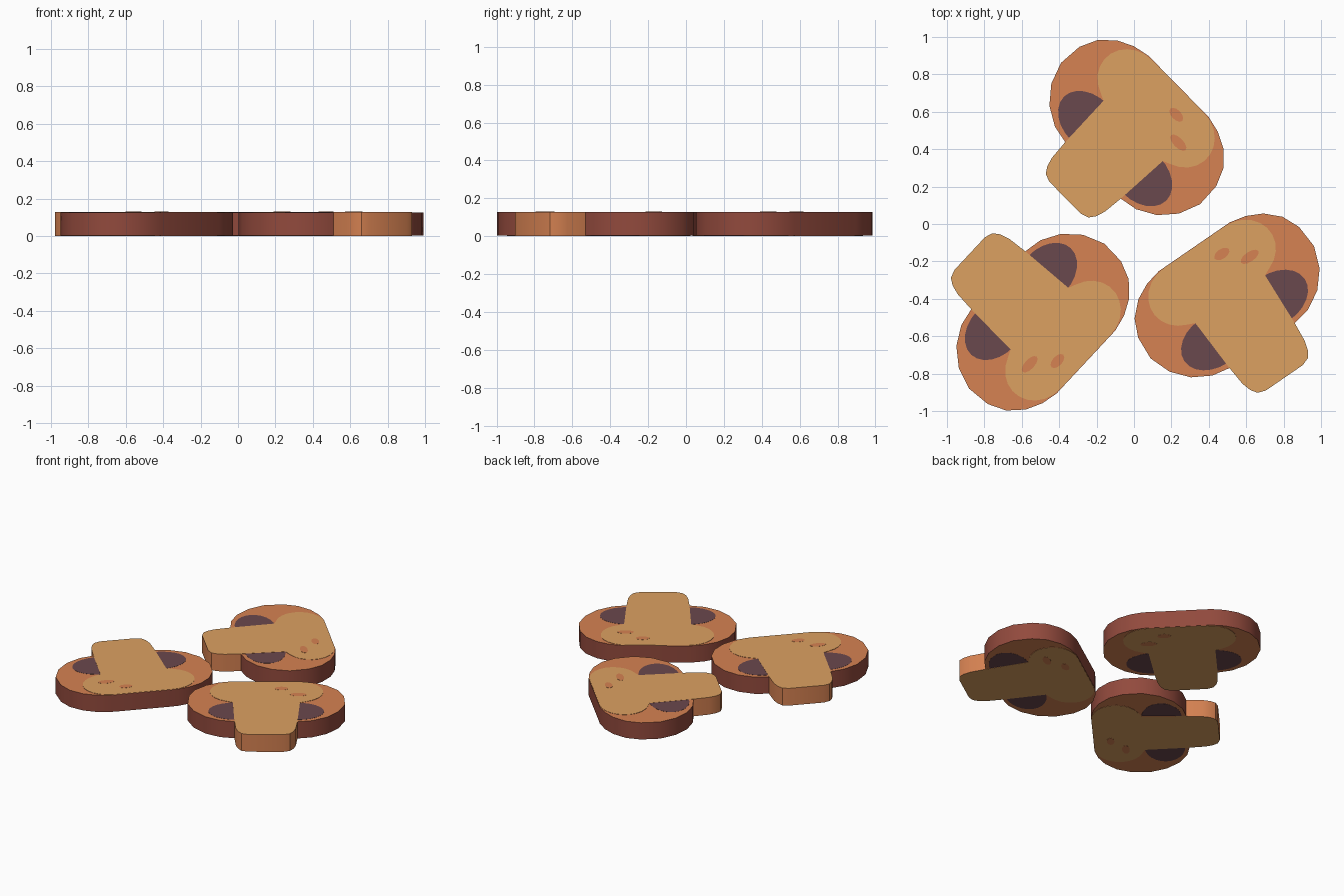
import bpy, bmesh, math
from mathutils import Matrix, Vector

if "Cube" in bpy.data.objects:
    bpy.data.objects.remove(bpy.data.objects["Cube"])


def material(name, rgb):
    m = bpy.data.materials.new(name)
    lin = [((c / 255 + 0.055) / 1.055) ** 2.4 for c in rgb]
    m.diffuse_color = (*lin, 1)
    m.use_nodes = True
    m.node_tree.nodes["Principled BSDF"].inputs["Base Color"].default_value = m.diffuse_color
    return m


TAN = material("flesh tan", (220, 161, 97))
ORANGE = material("orange brown", (214, 130, 82))
RED = material("cap red brown", (146, 74, 61))
PLUM = material("gill plum", (106, 72, 77))


def mirrored(half):
    """Close a right-hand half outline by mirroring it over the stem axis."""
    return half + [(-x, y) for x, y in reversed(half)]


def arc(cx, cy, rx, ry, a0, a1, n):
    return [(cx + rx * math.cos(math.radians(a0 + (a1 - a0) * i / n)),
             cy + ry * math.sin(math.radians(a0 + (a1 - a0) * i / n))) for i in range(n + 1)]


def prism(name, outline, z0, z1, face_mat, side_mat, place):
    """Extrude a flat outline; faces and rim get their own colours."""
    bm = bmesh.new()
    f = bm.faces.new([bm.verts.new((x, y, z0)) for x, y in outline])
    new = bmesh.ops.extrude_face_region(bm, geom=[f])["geom"]
    bmesh.ops.translate(bm, vec=(0, 0, z1 - z0),
                        verts=[v for v in new if isinstance(v, bmesh.types.BMVert)])
    bmesh.ops.recalc_face_normals(bm, faces=bm.faces[:])
    for f in bm.faces:
        f.material_index = 0 if abs(f.normal.z) > 0.5 else 1
    me = bpy.data.meshes.new(name)
    bm.to_mesh(me)
    bm.free()
    me.materials.append(face_mat)
    me.materials.append(side_mat)
    ob = bpy.data.objects.new(name, me)
    ob.matrix_world = place
    bpy.context.collection.objects.link(ob)
    bpy.ops.object.select_all(action='DESELECT')
    ob.select_set(True)
    bpy.context.view_layer.objects.active = ob
    bpy.ops.object.shade_smooth_by_angle(angle=math.radians(35))


# Outlines with the middle of the cap top at the origin, stem towards -y
cap = mirrored([(0.23, 0), (0.32, -0.02), (0.405, -0.062), (0.48, -0.135), (0.522, -0.23),
                (0.53, -0.36), (0.487, -0.475), (0.41, -0.565), (0.31, -0.622), (0.19, -0.645)])
flesh = mirrored(arc(0.2, -0.168, 0.182, 0.165, 90, -68, 10) +
                 [(0.226, -0.34), (0.212, -0.64), (0.202, -0.75), (0.187, -0.8),
                  (0.163, -0.835), (0.12, -0.85)])
gill = arc(0.2, -0.475, 0.19, 0.137, -90, 90, 12)

# Three slices: position of the cap top and turn
for x, y, turn in [(0.238, 0.736, -45.5), (0.322, -0.122, 34.5), (-0.257, -0.738, -133)]:
    place = Matrix.Translation((x, y, 0)) @ Matrix.Rotation(math.radians(turn), 4, 'Z')
    prism("cap", cap, 0.003, 0.127, ORANGE, RED, place)
    prism("flesh_and_stem", [(px, min(py, -0.003)) for px, py in flesh],
          0.001, 0.129, TAN, ORANGE, place)
    for s in (1, -1):
        prism("gill", [(s * px, py) for px, py in gill], 0.002, 0.128, PLUM, PLUM, place)
    # Small oval flecks, showing on both faces
    for sx, sy, r in [(0.1, -0.115, 0.046), (0.214, -0.212, 0.056)]:
        prism("fleck", arc(sx, sy, r, 0.026, 0, 330, 11), 0, 0.13, ORANGE, ORANGE, place)
